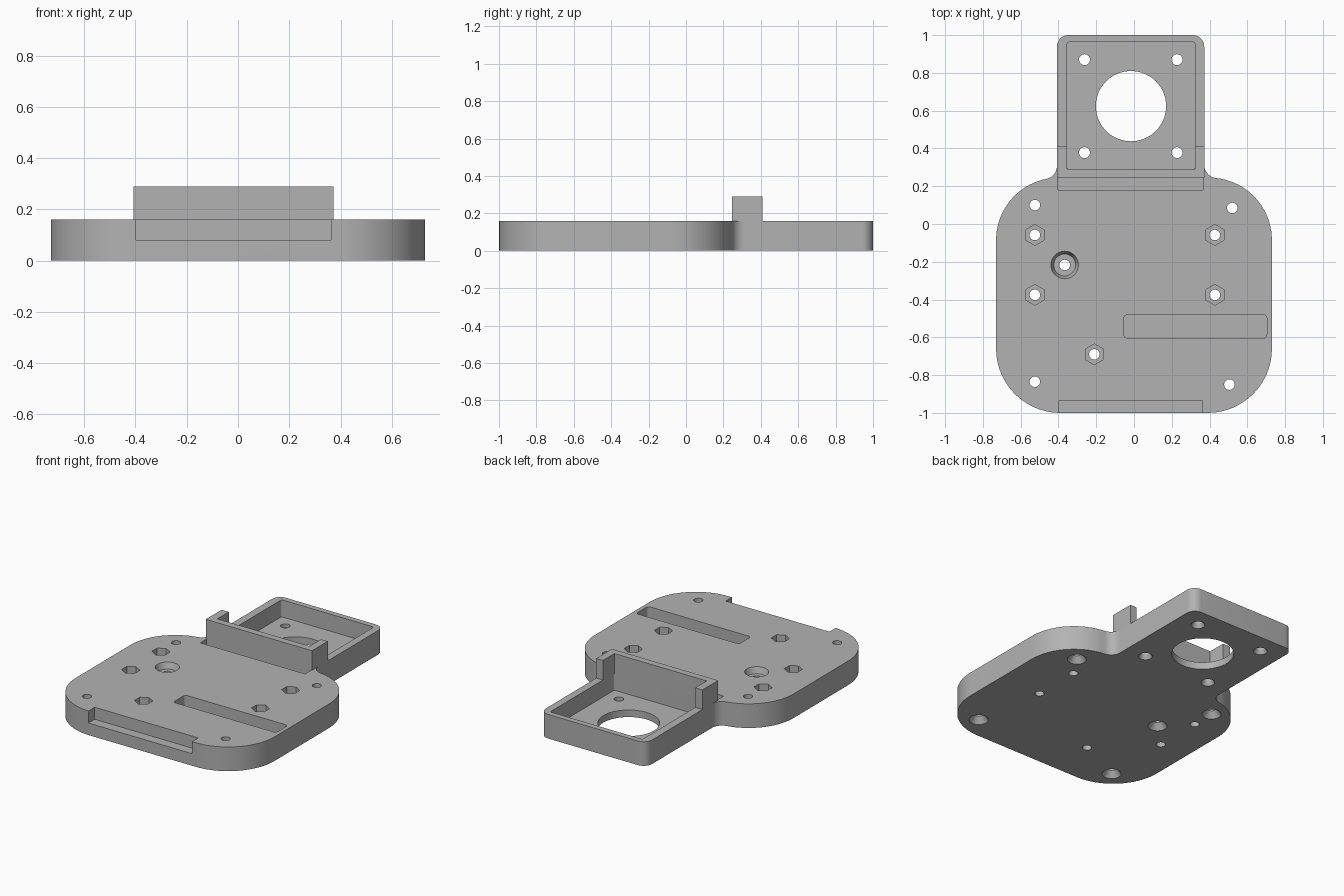
import bpy, bmesh
from math import sin, cos, radians, degrees, asin, sqrt, pi

if "Cube" in bpy.data.objects:
    bpy.data.objects.remove(bpy.data.objects["Cube"], do_unlink=True)

grey = bpy.data.materials.new("plain grey")
grey.use_nodes = True
grey.diffuse_color = (0.45, 0.45, 0.45, 1)
grey.node_tree.nodes["Principled BSDF"].inputs["Base Color"].default_value = grey.diffuse_color

TOP = 0.16
LEFT, RIGHT = -0.408, 0.372      # arm sides
WALL_FRONT, POCKET_FRONT = 0.245, 0.29
IN_L, IN_R = -0.355, 0.323       # pocket sides


def loft(name, rings):
    """Closed solid through a stack of equal-length rings."""
    bm = bmesh.new()
    loops = [[bm.verts.new(p) for p in ring] for ring in rings]
    n = len(loops[0])
    bm.faces.new(loops[0])
    bm.faces.new(loops[-1])
    for a, b in zip(loops, loops[1:]):
        for i in range(n):
            j = (i + 1) % n
            bm.faces.new((a[i], a[j], b[j], b[i]))
    bmesh.ops.recalc_face_normals(bm, faces=bm.faces)
    mesh = bpy.data.meshes.new(name)
    bm.to_mesh(mesh)
    bm.free()
    mesh.materials.append(grey)
    ob = bpy.data.objects.new(name, mesh)
    bpy.context.scene.collection.objects.link(ob)
    return ob


def prism(name, outline, z0, z1):
    return loft(name, [[(x, y, z) for x, y in outline] for z in (z0, z1)])


def arc(cx, cy, r, a0, a1, n):
    return [(cx + r * cos(radians(a0 + (a1 - a0) * i / n)),
             cy + r * sin(radians(a0 + (a1 - a0) * i / n))) for i in range(n + 1)]


def rounded_box(x0, x1, y0, y1, r):
    return (arc(x1 - r, y0 + r, r, -90, 0, 5) + arc(x1 - r, y1 - r, r, 0, 90, 5)
            + arc(x0 + r, y1 - r, r, 90, 180, 5) + arc(x0 + r, y0 + r, r, 180, 270, 5))


def box(x0, x1, y0, y1):
    return [(x0, y0), (x1, y0), (x1, y1), (x0, y1)]


def turned(x, y, profile, sides=32):
    """Round or hexagonal cutter through (radius, z) pairs."""
    rings = [[(x + r * cos(pi / 2 + 2 * pi * i / sides),
               y + r * sin(pi / 2 + 2 * pi * i / sides), z) for i in range(sides)]
             for r, z in profile]
    return loft("cutter", rings)


def half_outline(edge):
    """Right half of the outline, for an arm whose side is at x = edge."""
    big, fil = 0.33, 0.07
    cx, cy = 0.40, -0.085
    dx = edge + fil - cx
    fy = cy + sqrt((big + fil) ** 2 - dx * dx)
    a = 90 - degrees(asin(dx / (big + fil)))
    return (arc(0.39, -0.66, 0.34, -90, 0, 20) + arc(cx, cy, big, 0, a, 20)
            + arc(edge + fil, fy, fil, a + 180, 180, 10)
            + arc(edge - 0.06, 0.94, 0.06, 0, 90, 8))


# Base plate with its rear arm
left_half = [(-x, y) for x, y in reversed(half_outline(-LEFT))]
base = prism("base_plate", half_outline(RIGHT) + left_half, 0, TOP)

# Arm pocket, front notch, strip recess before the wall, long slot
cutters = [
    prism("cutter", rounded_box(IN_L, IN_R, POCKET_FRONT, 0.963, 0.012), 0.047, 0.4),
    prism("cutter", box(-0.398, 0.363, -1.1, -0.935), 0.08, 0.4),
    prism("cutter", box(-0.403, 0.367, 0.18, WALL_FRONT), 0.08, 0.4),
    prism("cutter", rounded_box(-0.053, 0.703, -0.605, -0.48, 0.02), 0.08, 0.4),
    turned(-0.016, 0.624, [(0.186, -0.1), (0.186, 0.1)], 64),
]

# Countersunk arm holes
for x in (-0.262, 0.228):
    for y in (0.378, 0.87):
        cutters.append(turned(x, y, [(0.042, -0.01), (0.042, 0), (0.029, 0.025), (0.029, 0.1)]))

# Plate holes countersunk from below
SINK = [(0.058, -0.01), (0.058, 0), (0.028, 0.04)]
for x, y in ((-0.525, 0.10), (0.52, 0.085), (-0.525, -0.835), (0.505, -0.85)):
    cutters.append(turned(x, y, SINK + [(0.028, 0.2)]))

# Nut pockets with through holes
for x, y in ((-0.525, -0.058), (0.428, -0.058), (-0.525, -0.375), (0.428, -0.375), (-0.21, -0.69)):
    cutters.append(turned(x, y, [(0.055, 0.08), (0.055, 0.2)], 6))
    cutters.append(turned(x, y, [(0.028, -0.1), (0.028, 0.12)]))

# Recessed centre hole
cutters.append(turned(-0.367, -0.217, SINK + [(0.028, 0.12), (0.058, 0.12), (0.073, TOP), (0.073, 0.2)]))

for c in cutters:
    c.hide_render = True
    mod = base.modifiers.new("cut", "BOOLEAN")
    mod.operation = "DIFFERENCE"
    mod.solver = "EXACT"
    mod.object = c

# Bake the cuts and drop the cutters
bpy.context.view_layer.update()
baked = bpy.data.meshes.new_from_object(base.evaluated_get(bpy.context.evaluated_depsgraph_get()))
base.modifiers.clear()
base.data = baked
for c in cutters:
    bpy.data.objects.remove(c, do_unlink=True)

# U-shaped upright wall across the arm
wall = prism("upright_wall", [
    (LEFT, WALL_FRONT), (RIGHT, WALL_FRONT), (RIGHT, 0.41), (IN_R, 0.41),
    (IN_R, POCKET_FRONT), (IN_L, POCKET_FRONT), (IN_L, 0.41), (LEFT, 0.41)], TOP, 0.29)

# Smooth the curved sides, keep the edges sharp
for ob in (base, wall):
    bpy.ops.object.select_all(action="DESELECT")
    ob.select_set(True)
    bpy.context.view_layer.objects.active = ob
    bpy.ops.object.shade_smooth_by_angle(angle=radians(25))
